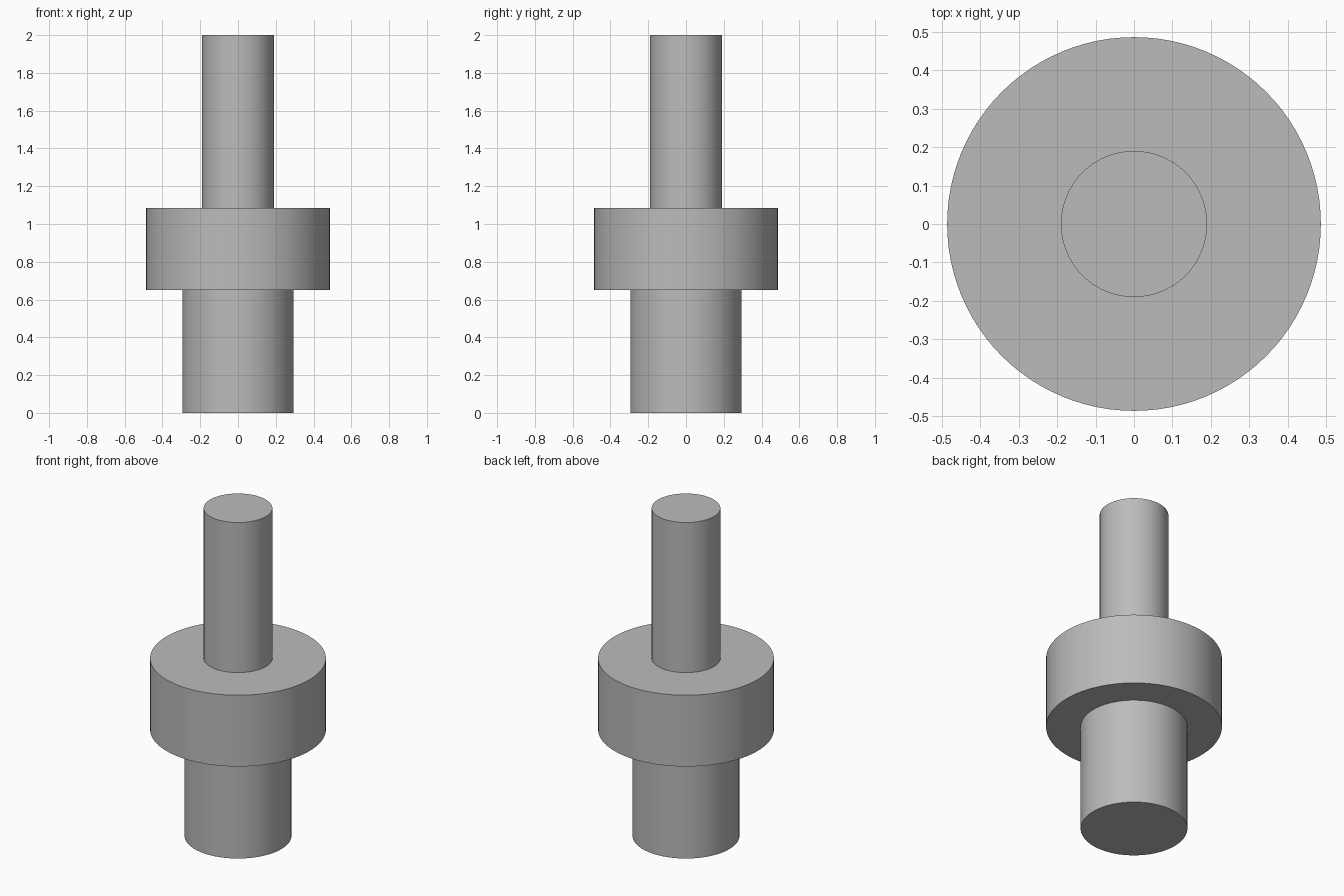
import bpy
import bmesh
import math

cube = bpy.data.objects.get("Cube")
if cube:
    bpy.data.objects.remove(cube, do_unlink=True)

SEGMENTS = 96

# Plain grey metal
grey = bpy.data.materials.new("grey metal")
grey.use_nodes = True
colour = (0.5, 0.5, 0.5, 1)
grey.diffuse_color = colour
grey.node_tree.nodes["Principled BSDF"].inputs["Base Color"].default_value = colour


def turned_part(name, profile):
    """Spin a (radius, height) profile about the z axis into a closed solid."""
    bm = bmesh.new()
    verts = [bm.verts.new((r, 0, z)) for r, z in profile]
    edges = [bm.edges.new(pair) for pair in zip(verts, verts[1:])]
    bmesh.ops.spin(bm, geom=verts + edges, cent=(0, 0, 0), axis=(0, 0, 1),
                   angle=math.tau, steps=SEGMENTS, use_merge=True)
    bmesh.ops.remove_doubles(bm, verts=bm.verts, dist=0.0001)
    # Flat end caps close the open rims
    rims = [e for e in bm.edges if e.is_boundary]
    bmesh.ops.holes_fill(bm, edges=rims, sides=0)
    bmesh.ops.recalc_face_normals(bm, faces=bm.faces)
    mesh = bpy.data.meshes.new(name)
    bm.to_mesh(mesh)
    bm.free()
    mesh.materials.append(grey)
    obj = bpy.data.objects.new(name, mesh)
    bpy.context.collection.objects.link(obj)
    bpy.ops.object.select_all(action="DESELECT")
    obj.select_set(True)
    bpy.context.view_layer.objects.active = obj
    bpy.ops.object.shade_smooth_by_angle(angle=math.radians(30))
    return obj


# Wide lower journal, broad collar and slim upper shaft, turned as one piece
JOURNAL, COLLAR, SHAFT = 0.295, 0.486, 0.19
COLLAR_BOTTOM, COLLAR_TOP, TOP = 0.65, 1.085, 2.0
turned_part("stepped_shaft", [
    (JOURNAL, 0), (JOURNAL, COLLAR_BOTTOM),
    (COLLAR, COLLAR_BOTTOM), (COLLAR, COLLAR_TOP),
    (SHAFT, COLLAR_TOP), (SHAFT, TOP),
])
